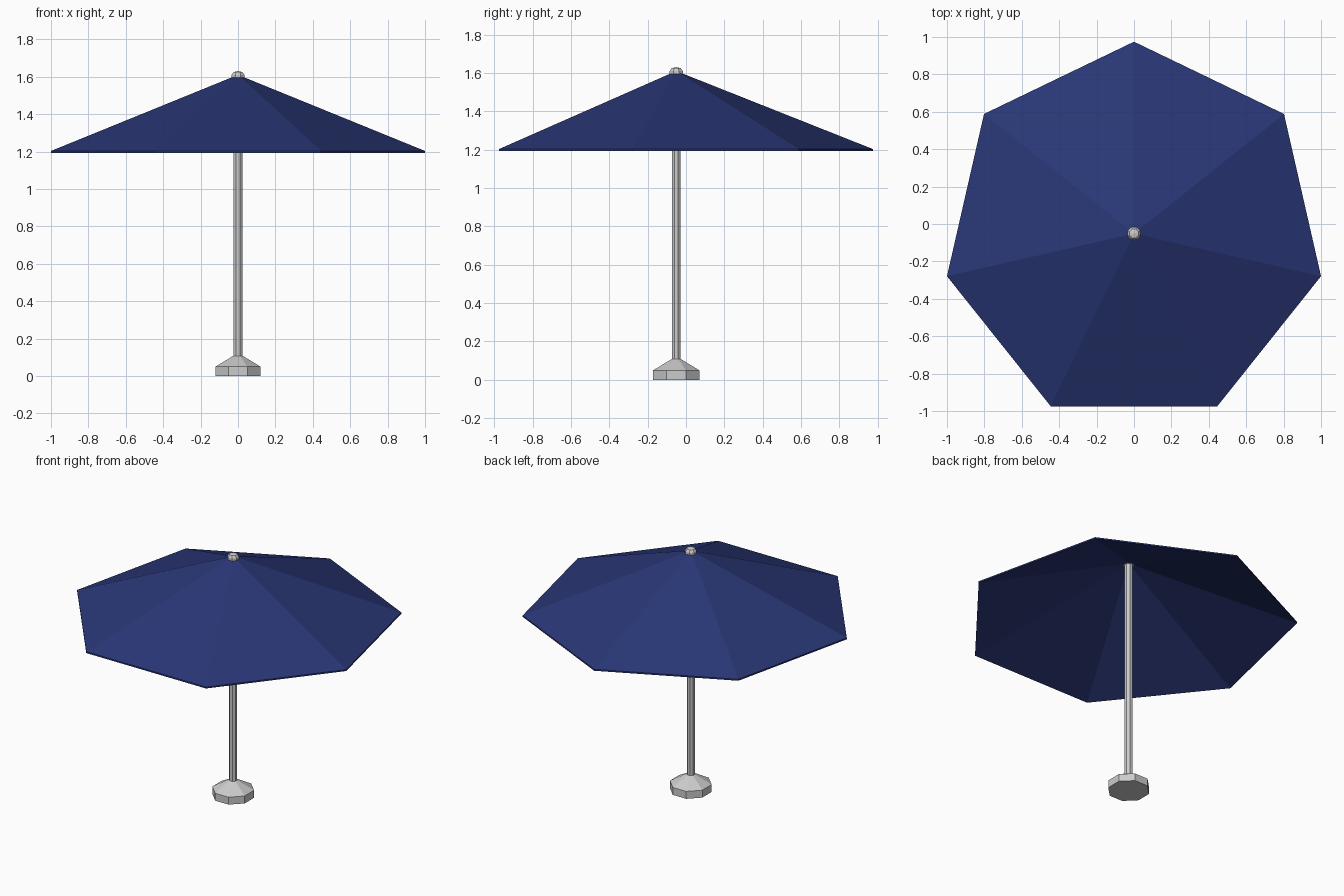
import bpy, bmesh
from math import sin, cos, pi

if "Cube" in bpy.data.objects:
    bpy.data.objects.remove(bpy.data.objects["Cube"])

CY = -0.051  # pole axis, offset so the seven-sided canopy is centred


def lathe(name, profile, sides, phase, mat=None, closed=False):
    """Flat-faced solid of revolution from (radius, z) points; radius 0 makes a tip."""
    bm = bmesh.new()
    rings = []
    for r, z in profile:
        if r == 0:
            rings.append([bm.verts.new((0, 0, z))] * sides)
        else:
            rings.append([bm.verts.new((r * cos(phase + 2 * pi * i / sides),
                                        r * sin(phase + 2 * pi * i / sides), z))
                          for i in range(sides)])
    for a, b in zip(rings, rings[1:]):
        for i in range(sides):
            j = (i + 1) % sides
            quad = list(dict.fromkeys((a[i], a[j], b[j], b[i])))
            bm.faces.new(quad)
    # cap open ends
    for ring in (rings[0], rings[-1]):
        if len(set(ring)) > 1:
            bm.faces.new(ring)
    bmesh.ops.recalc_face_normals(bm, faces=bm.faces[:])
    me = bpy.data.meshes.new(name)
    bm.to_mesh(me)
    bm.free()
    ob = bpy.data.objects.new(name, me)
    ob.location = (0, CY, 0)
    bpy.context.collection.objects.link(ob)
    if mat:
        me.materials.append(mat)
    return ob


navy = bpy.data.materials.new("navy_fabric")
navy.diffuse_color = (0.022, 0.037, 0.18, 1)
navy.use_nodes = True
navy.node_tree.nodes["Principled BSDF"].inputs["Base Color"].default_value = navy.diffuse_color

OCT = pi / 8  # octagons with a flat side facing front

# Weighted foot
lathe("base", [(0.13, 0), (0.13, 0.05), (0.027, 0.108)], 8, OCT)

# Pole
lathe("pole", [(0.025, 0.09), (0.025, 1.598)], 8, OCT)

# Canopy: thin seven-sided shell, hollow underneath
lathe("canopy", [(0, 1.598), (1.0257, 1.193), (1.0257, 1.203), (0, 1.61)], 7, pi / 2, navy)

# Finial on top
lathe("finial", [(0.037, 1.585), (0.037, 1.61), (0.026, 1.625), (0, 1.63)], 8, OCT)
